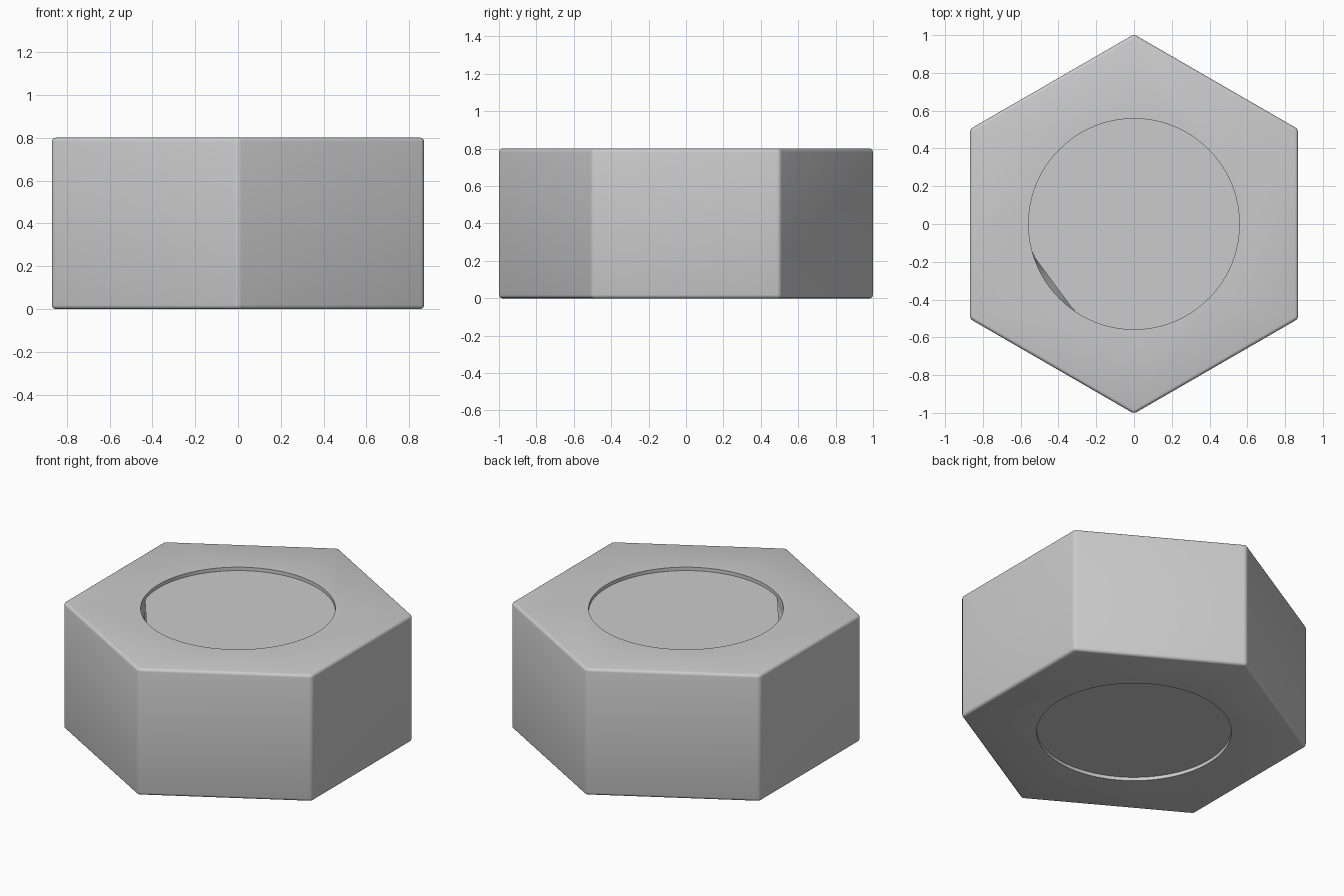
import bpy, bmesh, math
from mathutils import Vector

if "Cube" in bpy.data.objects:
    bpy.data.objects.remove(bpy.data.objects["Cube"])

H, R_HOLE, RECESS = 0.8, 0.558, 0.022
SEG = 96


def activate(obj):
    bpy.ops.object.select_all(action='DESELECT')
    obj.select_set(True)
    bpy.context.view_layer.objects.active = obj


# Hexagonal nut body, points along +-y, softly rounded outer edges
bpy.ops.mesh.primitive_cylinder_add(vertices=6, radius=1.004, depth=H, location=(0, 0, H / 2))
nut = bpy.context.object
nut.name = "nut_body"
bevel = nut.modifiers.new("rounded_edges", 'BEVEL')
bevel.width = 0.018
bevel.segments = 4
bpy.ops.object.modifier_apply(modifier=bevel.name)

# Through hole
bpy.ops.mesh.primitive_cylinder_add(vertices=SEG, radius=R_HOLE, depth=H * 2, location=(0, 0, H / 2))
cutter = bpy.context.object
cutter.name = "hole_cutter"
activate(nut)
hole = nut.modifiers.new("hole", 'BOOLEAN')
hole.operation = 'DIFFERENCE'
hole.solver = 'EXACT'
hole.object = cutter
bpy.ops.object.modifier_apply(modifier=hole.name)
bpy.data.objects.remove(cutter, do_unlink=True)
bpy.ops.object.shade_smooth_by_angle(angle=math.radians(35))

# Core filling the hole, recessed at both ends, with one flat notch at the top rim
MID, HALF = math.radians(216.5), math.radians(18.7)
CHORD = R_HOLE * math.cos(HALF)


def ring(bm, z, notch_z=None, flat=False):
    verts = []
    for i in range(SEG):
        a = 2 * math.pi * i / SEG
        d = a - MID
        inside = abs(d) < HALF
        r = CHORD / math.cos(d) if inside and flat else R_HOLE
        height = notch_z if inside and notch_z is not None else z
        verts.append(bm.verts.new(Vector((r * math.cos(a), r * math.sin(a), height))))
    return verts


bm = bmesh.new()
top = H - RECESS
rings = [ring(bm, RECESS),
         ring(bm, top - 0.02, notch_z=top - 0.06),
         ring(bm, top - 0.01, notch_z=top - 0.12, flat=True),
         ring(bm, top, flat=True)]
for low, high in zip(rings, rings[1:]):
    for i in range(SEG):
        j = (i + 1) % SEG
        bm.faces.new((low[i], low[j], high[j], high[i]))
bm.faces.new(rings[0][::-1])
bm.faces.new(rings[-1])
mesh = bpy.data.meshes.new("core")
bm.to_mesh(mesh)
bm.free()
core = bpy.data.objects.new("core", mesh)
bpy.context.collection.objects.link(core)
activate(core)
bpy.ops.object.shade_smooth_by_angle(angle=math.radians(30))
